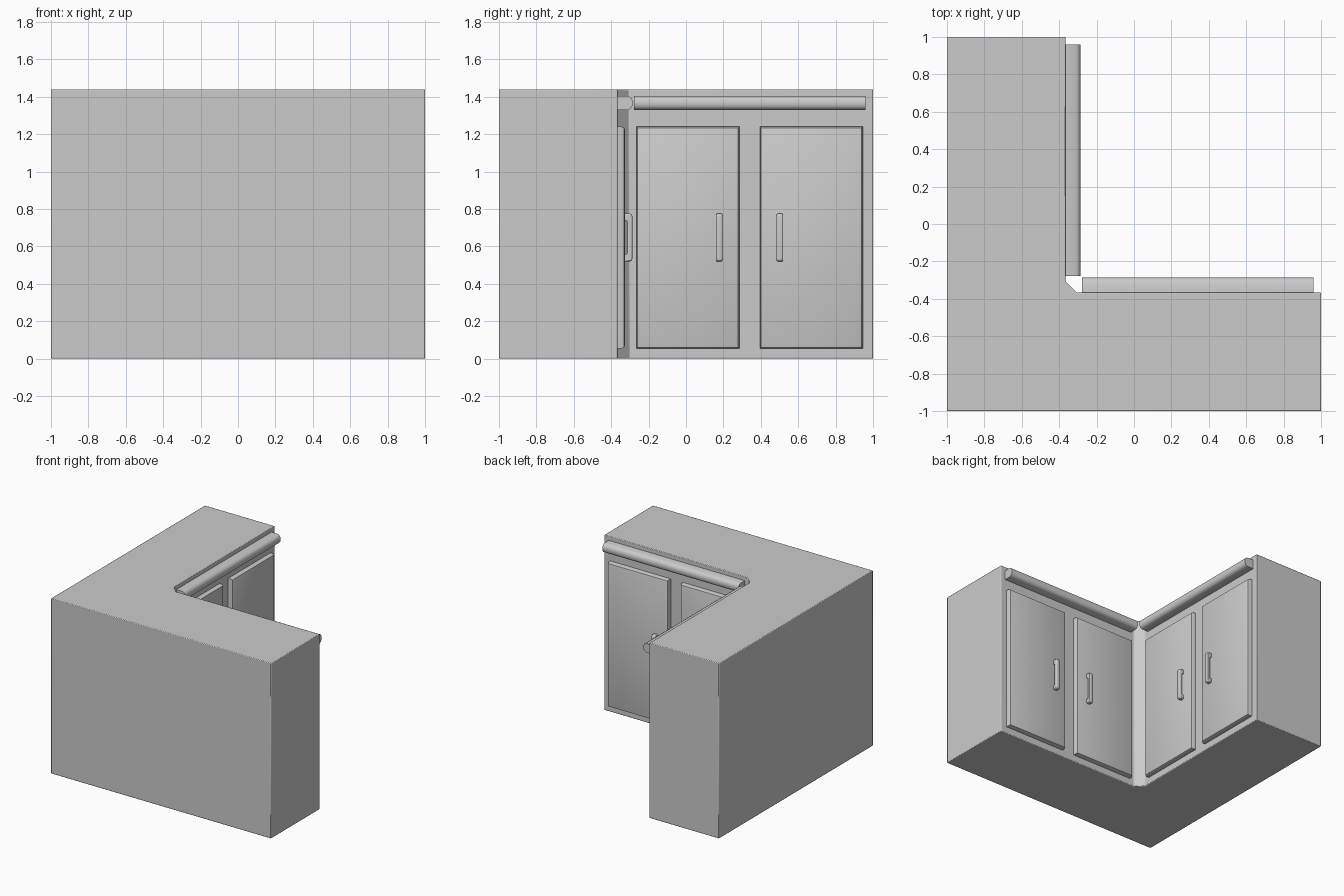
import bpy, bmesh

if "Cube" in bpy.data.objects:
    bpy.data.objects.remove(bpy.data.objects["Cube"])

FACE = -0.367      # plane of both door fronts
HEIGHT = 1.44


def make_object(name, bm, bevel=0.0, segments=2):
    bmesh.ops.recalc_face_normals(bm, faces=bm.faces[:])
    me = bpy.data.meshes.new(name)
    bm.to_mesh(me)
    bm.free()
    ob = bpy.data.objects.new(name, me)
    bpy.context.collection.objects.link(ob)
    if bevel:
        mod = ob.modifiers.new("bevel", 'BEVEL')
        mod.width = bevel
        mod.segments = segments
        mod.limit_method = 'ANGLE'
    bpy.context.view_layer.objects.active = ob
    ob.select_set(True)
    bpy.ops.object.shade_smooth_by_angle(angle=0.6)
    ob.select_set(False)
    return ob


def prism(name, profile, place, a, b, bevel=0.0, segments=2):
    """Extrude a 2D profile from a to b; place(u, v, t) gives the 3D point."""
    bm = bmesh.new()
    rings = [[bm.verts.new(place(u, v, t)) for u, v in profile] for t in (a, b)]
    bm.faces.new(rings[0])
    bm.faces.new(rings[1][::-1])
    n = len(profile)
    for i in range(n):
        j = (i + 1) % n
        bm.faces.new((rings[0][i], rings[0][j], rings[1][j], rings[1][i]))
    return make_object(name, bm, bevel, segments)


# L-shaped carcass with a chamfered inner corner
outline = [(-1, -1), (1, -1), (1, FACE), (-0.305, FACE),
           (FACE, -0.305), (FACE, 1), (-1, 1)]
prism("cabinet_body", outline, lambda u, v, t: (u, v, t), 0, HEIGHT, 0.005, 2)

# Cross-sections as (distance out from the front, height)
rail = [(-0.01, 1.33), (0.058, 1.33), (0.072, 1.338), (0.081, 1.353),
        (0.081, 1.382), (0.072, 1.397), (0.058, 1.405), (-0.01, 1.405)]
door = [(-0.01, 0.055), (0.022, 0.055), (0.036, 0.061), (0.042, 0.075),
        (0.042, 1.22), (0.036, 1.234), (0.022, 1.24), (-0.01, 1.24)]
handle = [(0.035, 0.52), (0.074, 0.52), (0.08, 0.53), (0.08, 0.765),
          (0.074, 0.775), (0.035, 0.775), (0.035, 0.74), (0.053, 0.735),
          (0.053, 0.56), (0.035, 0.555)]

# The two wings are mirror images across the diagonal
wings = {"left": lambda out, z, t: (FACE + out, t, z),
         "front": lambda out, z, t: (t, FACE + out, z)}


def door_panel(name, place, a, b):
    """Door slab whose front edges are rounded on all four sides."""
    bm = bmesh.new()
    steps = [(-0.01, 0), (0.022, 0), (0.036, 0.006), (0.042, 0.02)]
    rings = []
    for out, s in steps:
        rings.append([bm.verts.new(place(out, z, t)) for t, z in (
            (a + s, 0.055 + s), (b - s, 0.055 + s),
            (b - s, 1.24 - s), (a + s, 1.24 - s))])
    for r0, r1 in zip(rings, rings[1:]):
        for i in range(4):
            j = (i + 1) % 4
            bm.faces.new((r0[i], r0[j], r1[j], r1[i]))
    bm.faces.new(rings[0])
    bm.faces.new(rings[-1])
    make_object(name, bm)


for wing, place in wings.items():
    # Counter-edge rail
    prism(f"{wing}_rail", rail, place, -0.277, 0.96)
    # Pair of doors with handles
    for side, d0, d1, h0 in (("inner", -0.265, 0.285, 0.16),
                             ("outer", 0.395, 0.945, 0.485)):
        door_panel(f"{wing}_{side}_door", place, d0, d1)
        prism(f"{wing}_{side}_handle", handle, place, h0, h0 + 0.034, 0.006, 2)
